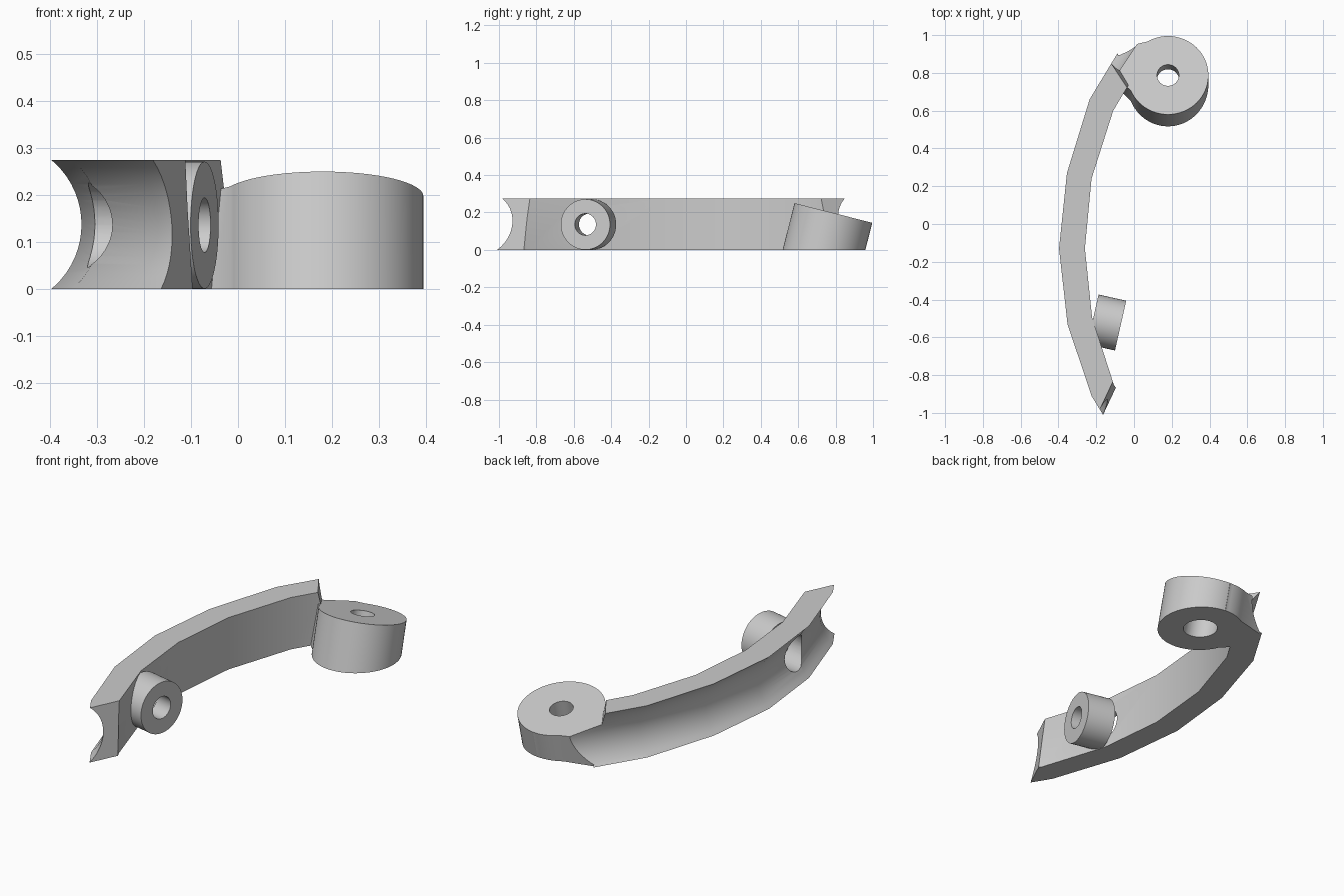
import bpy, bmesh, math
from mathutils import Vector

cube = bpy.data.objects.get("Cube")
if cube:
    bpy.data.objects.remove(cube, do_unlink=True)

H = 0.275       # arm height
DEPTH = 0.47    # groove depth as a share of arm thickness

grey = bpy.data.materials.new("plain grey")
grey.use_nodes = True
grey.diffuse_color = (0.6, 0.6, 0.6, 1)
grey.node_tree.nodes["Principled BSDF"].inputs["Base Color"].default_value = (0.6, 0.6, 0.6, 1)


def loft(name, rings, cuts=()):
    """Closed solid through matching rings, trimmed by (point, outward normal) planes."""
    bm = bmesh.new()
    loops = [[bm.verts.new(p) for p in ring] for ring in rings]
    n = len(loops[0])
    for a, b in zip(loops, loops[1:]):
        for i in range(n):
            j = (i + 1) % n
            bm.faces.new((a[i], a[j], b[j], b[i]))
    bm.faces.new(loops[0][::-1])
    bm.faces.new(loops[-1])
    for point, normal in cuts:
        geom = bm.verts[:] + bm.edges[:] + bm.faces[:]
        cut = bmesh.ops.bisect_plane(bm, geom=geom, plane_co=point, plane_no=normal, clear_outer=True)
        edges = [e for e in cut["geom_cut"] if isinstance(e, bmesh.types.BMEdge)]
        bmesh.ops.contextual_create(bm, geom=edges)
    bmesh.ops.recalc_face_normals(bm, faces=bm.faces)
    mesh = bpy.data.meshes.new(name)
    bm.to_mesh(mesh)
    bm.free()
    mesh.materials.append(grey)
    obj = bpy.data.objects.new(name, mesh)
    bpy.context.collection.objects.link(obj)
    return obj


def prism(name, centre, u, v, outline, start, end, cuts=()):
    axis = u.cross(v)
    return loft(name, [[centre + u * a + v * b + axis * d for a, b in outline]
                       for d in (start, end)], cuts)


def circle(r, n=64):
    return [(r * math.cos(math.tau * i / n), r * math.sin(math.tau * i / n)) for i in range(n)]


def combine(target, tool, operation):
    mod = target.modifiers.new(operation, 'BOOLEAN')
    mod.operation, mod.solver, mod.object = operation, 'EXACT', tool
    bpy.context.view_layer.objects.active = target
    bpy.ops.object.modifier_apply(modifier=mod.name)
    bpy.data.objects.remove(tool, do_unlink=True)


def plane(a, b, c, outward):
    a, b, c = Vector(a), Vector(b), Vector(c)
    n = (b - a).cross(c - a).normalized()
    return a, (n if n.dot(Vector(outward)) > 0 else -n)


# Faceted arc of the arm: outer and inner points in plan
outer = [(-0.1, -1.115), (-0.225, -0.91), (-0.352, -0.53), (-0.397, -0.13),
         (-0.355, 0.27), (-0.235, 0.66), (0.03, 1.098)]
inner = [(0.015, -1.045), (-0.107, -0.85), (-0.222, -0.495), (-0.26, -0.13),
         (-0.225, 0.24), (-0.11, 0.6), (0.145, 1.028)]


def sweep(name, section, cuts=()):
    rings = []
    for o, i in zip(outer, inner):
        o, i = Vector(o), Vector(i)
        rings.append([(*o.lerp(i, s), z) for s, z in section])
    return loft(name, rings, cuts)


# Arm with slanted ends
front_cut = plane((-0.105, -0.82, H), (-0.093, -0.86, 0), (-0.178, -0.975, H), (0, -1, 0))
back_cut = plane((-0.12, 0.848, H), (-0.04, 0.727, H), (-0.03, 0.74, 0.2), (1, 1, 0))
arm = sweep("curved_bracket", [(-0.2, 0), (1, 0), (1, H), (-0.2, H)], (front_cut, back_cut))

# Tilted pivot barrel and the web that joins it to the arm
tilt = math.radians(14.2)
pivot = Vector((0.18, 0.7875, 0.1975))
pu, pv = Vector((1, 0, 0)), Vector((0, math.cos(tilt), -math.sin(tilt)))
floor = (Vector((0, 0, 0)), Vector((0, 0, -1)))
web_plan = [(0.2, 0.996), (-0.14, 0.917), (-0.14, 0.8), (-0.08, 0.765), (0, 0.69), (0.18, 0.7)]
web = [(x - pivot.x, (y - pivot.y) / math.cos(tilt)) for x, y in web_plan]
pu_axis_up = pu.cross(pv).z > 0
depth = -0.4 if pu_axis_up else 0.4
barrel = prism("pivot_barrel", pivot, pu, pv, circle(0.214), 0, depth, (floor,))
web_block = prism("web_block", pivot, pu, pv, web, 0, depth, (floor,))

# Side boss
boss_u, boss_v = Vector((0.22, 0.9755, 0)), Vector((0, 0, 1))
boss_end = Vector((-0.071, -0.538, 0.136))
boss = prism("side_boss", boss_end, boss_u, boss_v, circle(0.135), 0, -0.15)

for part in (barrel, web_block, boss):
    combine(arm, part, 'UNION')

# Rounded groove along the outer side
steps = 16
radius = (H * H / 4 + 0.065 ** 2) / 0.13
groove = [(-0.7, -0.05), (0, -0.05)]
for k in range(steps + 1):
    z = H * k / steps
    sag = math.sqrt(radius ** 2 - (z - H / 2) ** 2) - (radius - 0.065)
    groove.append((DEPTH * max(sag, 0) / 0.065, z))
groove += [(0, H + 0.05), (-0.7, H + 0.05)]
combine(arm, sweep("groove_cutter", groove), 'DIFFERENCE')

# Stepped screw holes: narrow at the face, wide behind
for centre, u, v, wide in ((pivot, pu, pv, 0.085), (boss_end, boss_u, boss_v, 0.09)):
    for r, start, end in ((0.058, 0.1, -0.4), (wide, -0.1, -0.4)):
        combine(arm, prism("hole_cutter", centre, u, v, circle(r, 40), start, end), 'DIFFERENCE')

bpy.ops.object.select_all(action='DESELECT')
arm.select_set(True)
bpy.context.view_layer.objects.active = arm
bpy.ops.object.shade_smooth_by_angle(angle=math.radians(30))
